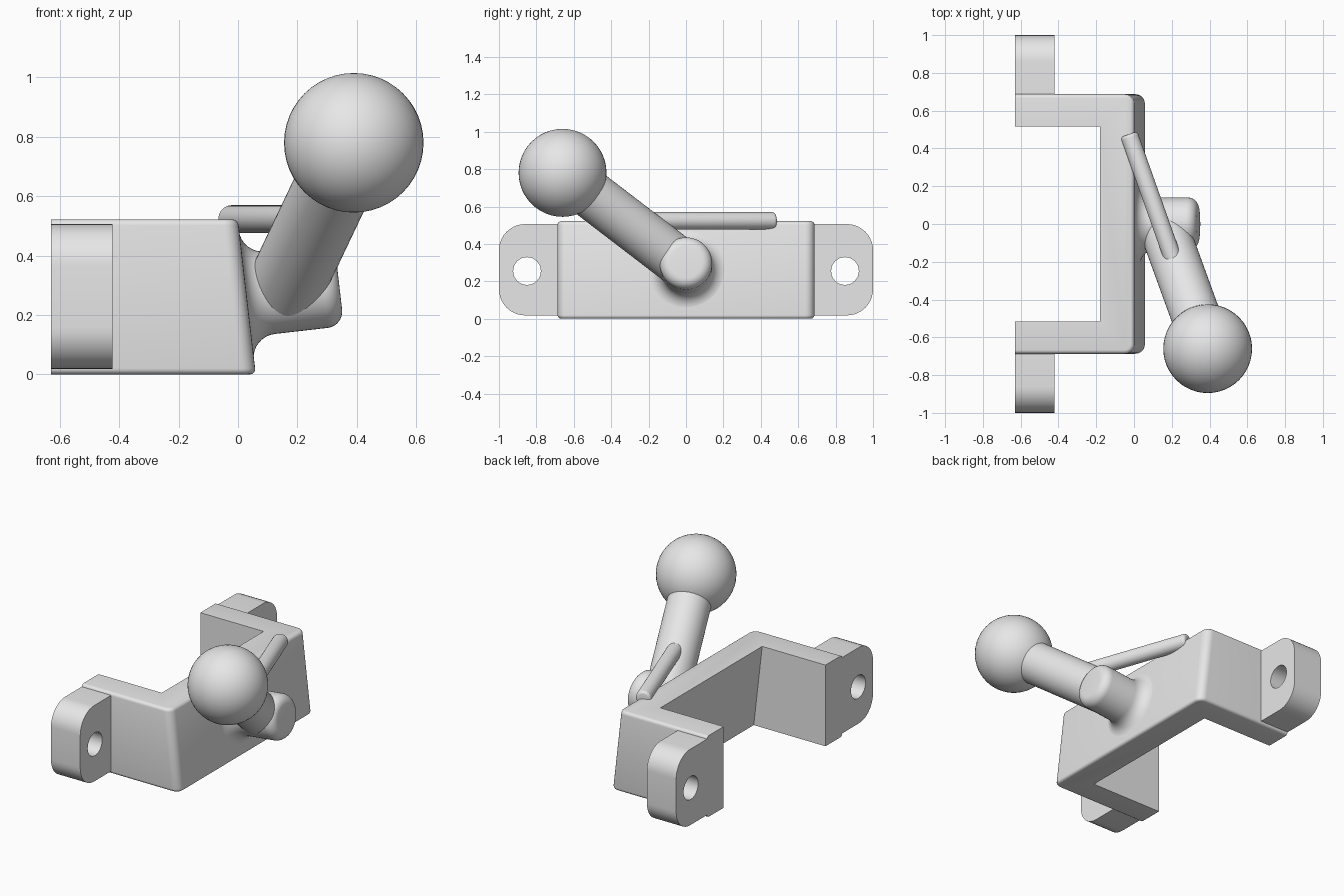
import bpy, bmesh, math
from mathutils import Vector

if "Cube" in bpy.data.objects:
    bpy.data.objects.remove(bpy.data.objects["Cube"])

grey = bpy.data.materials.new("plain grey")
grey.diffuse_color = (0.8, 0.8, 0.8, 1)
grey.use_nodes = True
grey.node_tree.nodes["Principled BSDF"].inputs["Base Color"].default_value = grey.diffuse_color


def finish(ob, angle=35):
    """Give the part its colour and smooth shading with sharp edges."""
    ob.data.materials.clear()
    ob.data.materials.append(grey)
    bpy.ops.object.select_all(action='DESELECT')
    ob.select_set(True)
    bpy.context.view_layer.objects.active = ob
    bpy.ops.object.shade_smooth_by_angle(angle=math.radians(angle))
    return ob


def from_bmesh(name, bm):
    bmesh.ops.recalc_face_normals(bm, faces=bm.faces)
    me = bpy.data.meshes.new(name)
    bm.to_mesh(me)
    bm.free()
    ob = bpy.data.objects.new(name, me)
    bpy.context.collection.objects.link(ob)
    return finish(ob)


def lathe(name, profile, start, direction, steps=48):
    """Spin (height, radius) points around an axis."""
    bm = bmesh.new()
    vs = [bm.verts.new((r, 0, h)) for h, r in profile]
    es = [bm.edges.new(p) for p in zip(vs, vs[1:])]
    bmesh.ops.spin(bm, geom=vs + es, cent=(0, 0, 0), axis=(0, 0, 1),
                   angle=math.tau, steps=steps)
    bmesh.ops.remove_doubles(bm, verts=bm.verts, dist=1e-5)
    ob = from_bmesh(name, bm)
    ob.rotation_mode = 'QUATERNION'
    ob.rotation_quaternion = Vector(direction).to_track_quat('Z', 'Y')
    ob.location = start
    return ob


def arc(cx, cy, r, a0, a1, n=8):
    return [(cx + r * math.cos(math.radians(a0 + (a1 - a0) * i / n)),
             cy + r * math.sin(math.radians(a0 + (a1 - a0) * i / n)))
            for i in range(n + 1)]


# U-shaped bracket whose front wall leans back
BACK, H, LEAN = -0.63, 0.522, 0.06
plan = [(BACK, -0.687, 0), (0.06, -0.687, 1), (0.06, 0.687, 1), (BACK, 0.687, 0),
        (BACK, 0.517, 0), (-0.12, 0.517, 1), (-0.12, -0.517, 1), (BACK, -0.517, 0)]
bm = bmesh.new()
low = [bm.verts.new((x, y, 0)) for x, y, s in plan]
top = [bm.verts.new((x - LEAN * s, y, H)) for x, y, s in plan]
bm.faces.new(low[::-1])
bm.faces.new(top)
for i in range(8):
    j = (i + 1) % 8
    bm.faces.new((low[i], low[j], top[j], top[i]))
bmesh.ops.recalc_face_normals(bm, faces=bm.faces)
corners = [e for e in bm.edges if all(v.co.x > -0.05 for v in e.verts)
           and abs(e.verts[0].co.z - e.verts[1].co.z) > 0.1]
bmesh.ops.bevel(bm, geom=corners, offset=0.05, segments=6, profile=0.5, affect='EDGES')
bm.normal_update()


# round the top and bottom rims of the outer walls
def is_outer_rim(e):
    caps = [f for f in e.link_faces if abs(f.normal.z) > 0.9]
    walls = [f for f in e.link_faces if abs(f.normal.z) < 0.9]
    if len(caps) != 1 or len(walls) != 1:
        return False
    n, c = walls[0].normal, walls[0].calc_center_median()
    return n.x > 0.3 or n.y * c.y > 0.2


bmesh.ops.bevel(bm, geom=[e for e in bm.edges if is_outer_rim(e)], offset=0.02,
                segments=4, profile=0.5, affect='EDGES')
from_bmesh("bracket", bm)

# Mounting lugs with bolt holes
for side, name in ((1, "left_lug"), (-1, "right_lug")):
    r, z0, z1 = 0.14, 0.018, 0.506
    outline = ([(0.687, z0)] + arc(1 - r, z0 + r, r, -90, 0, 10)
               + arc(1 - r, z1 - r, r, 0, 90, 10) + [(0.687, z1)])
    hole = arc(0.85, 0.255, 0.074, 0, 360, 32)[:-1]
    cu = bpy.data.curves.new(name, 'CURVE')
    cu.dimensions, cu.fill_mode, cu.extrude = '2D', 'BOTH', 0.104
    for pts in (outline, hole):
        sp = cu.splines.new('POLY')
        sp.points.add(len(pts) - 1)
        for p, (a, b) in zip(sp.points, pts):
            p.co = (a * side, b, 0, 1)
        sp.use_cyclic_u = True
    ob = bpy.data.objects.new(name, cu)
    bpy.context.collection.objects.link(ob)
    ob.rotation_euler = (math.pi / 2, 0, math.pi / 2)
    ob.location.x = BACK + 0.104
    bpy.ops.object.select_all(action='DESELECT')
    ob.select_set(True)
    bpy.context.view_layer.objects.active = ob
    bpy.ops.object.convert(target='MESH')
    ob = bpy.context.view_layer.objects.active
    bm = bmesh.new()
    bm.from_mesh(ob.data)
    bmesh.ops.remove_doubles(bm, verts=bm.verts, dist=1e-5)
    bmesh.ops.recalc_face_normals(bm, faces=bm.faces)
    bm.to_mesh(ob.data)
    bm.free()
    finish(ob)

# Pivot post with a flared root and a rounded tip
flare = [(h, r) for h, r in arc(0.08, 0.22, 0.08, 180, 270)]
tip = arc(0.26, 0.085, 0.055, 90, 0)
lathe("pivot_post", [(-0.03, 0.22)] + flare + tip + [(0.315, 0)],
      (0.028, 0, 0.266), (1, 0, LEAN / H))

# Lever arm and ball grip
foot, grip = Vector((0.15, 0.0, 0.275)), Vector((0.39, -0.66, 0.78))
arm = grip - foot
lathe("lever_arm", [(0, 0), (0, 0.13), (arm.length, 0.13), (arm.length, 0)], foot, arm)
bpy.ops.mesh.primitive_uv_sphere_add(segments=48, ring_count=24, radius=0.235, location=grip)
ball = bpy.context.object
ball.name = "ball_grip"
finish(ball)

# Thin side rod running back from the lever
root, end = Vector((0.255, -0.32, 0.523)), Vector((-0.027, 0.475, 0.523))
rod = end - root
L = rod.length
lathe("side_rod", [(0, 0), (0, 0.047)] + arc(L - 0.018, 0.029, 0.018, 90, 0, 5) + [(L, 0)],
      root, rod, 32)
